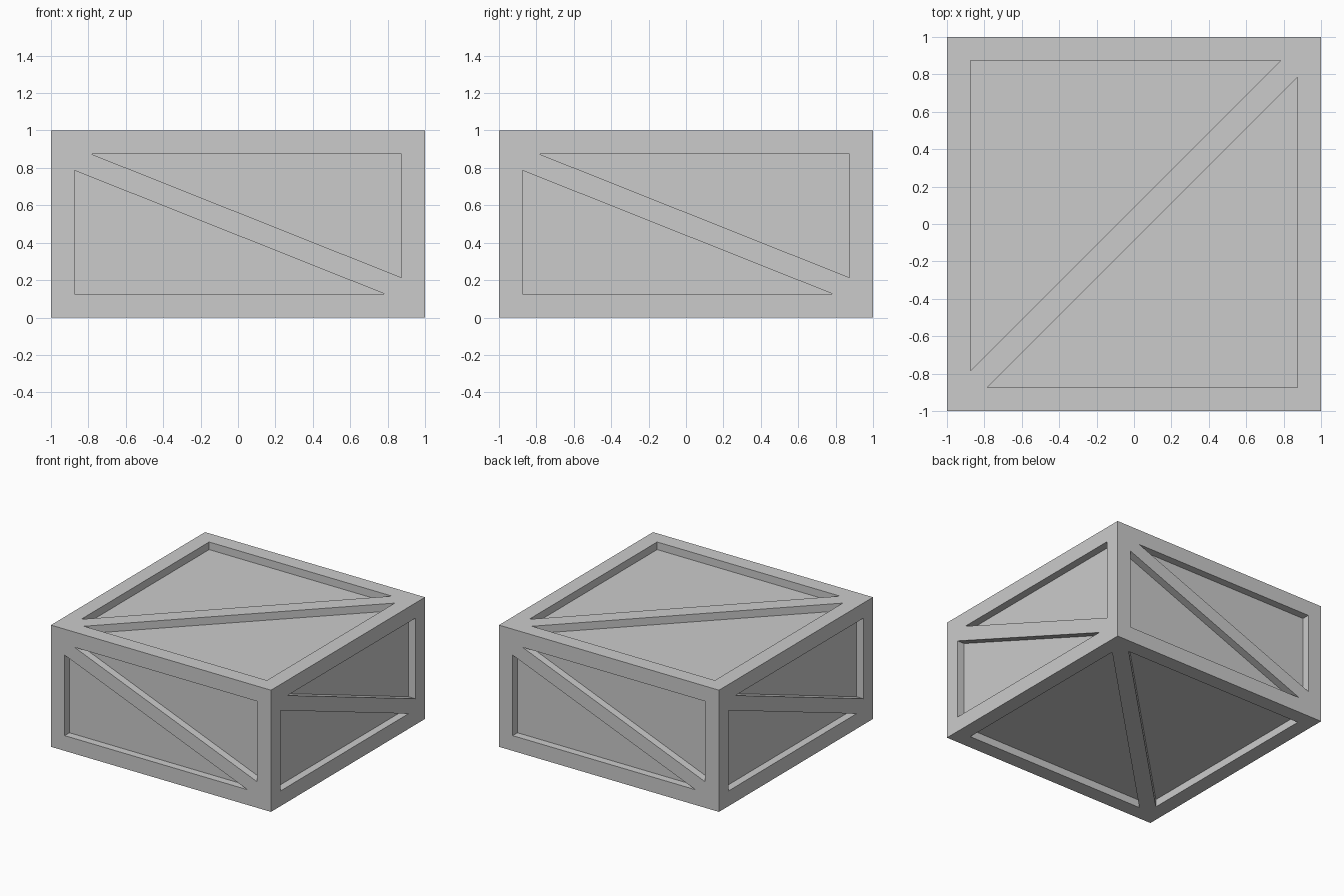
import bpy
import bmesh
from mathutils import Vector

MARGIN = 0.125    # frame width
DEPTH = 0.0625    # panel recess
CUT = 0.0884      # panel corner clearance that leaves the brace
CENTRE = Vector((0, 0, 0.5))

cube = bpy.data.objects.get("Cube")
if cube:
    bpy.data.objects.remove(cube, do_unlink=True)

grey = bpy.data.materials.new("light_grey")
grey.use_nodes = True
colour = (0.6, 0.6, 0.6, 1)
grey.diffuse_color = colour
grey.node_tree.nodes["Principled BSDF"].inputs["Base Color"].default_value = colour


def make_object(name, bm):
    bmesh.ops.recalc_face_normals(bm, faces=bm.faces)
    mesh = bpy.data.meshes.new(name)
    bm.to_mesh(mesh)
    bm.free()
    mesh.materials.append(grey)
    obj = bpy.data.objects.new(name, mesh)
    bpy.context.collection.objects.link(obj)
    return obj


def add_prism(bm, points, sweep):
    face = bm.faces.new([bm.verts.new(p) for p in points])
    extruded = bmesh.ops.extrude_face_region(bm, geom=[face], use_keep_orig=True)
    verts = [g for g in extruded["geom"] if isinstance(g, bmesh.types.BMVert)]
    bmesh.ops.translate(bm, verts=verts, vec=sweep)


# Crate block
bm = bmesh.new()
bmesh.ops.create_cube(bm, size=1)
bmesh.ops.scale(bm, vec=(2, 2, 1), verts=bm.verts)
bmesh.ops.translate(bm, vec=CENTRE, verts=bm.verts)
crate = make_object("braced_crate", bm)

# Two triangular panel cutters per side, either side of the diagonal brace
X, Y, Z = Vector((1, 0, 0)), Vector((0, 1, 0)), Vector((0, 0, 1))
sides = [(X, Z), (Y, Z), (-X, Z), (-Y, Z), (Y, -X), (X, -Y)]
bm = bmesh.new()
for right, up in sides:
    out = right.cross(up)
    w = 1 - MARGIN
    h = (0.5 if up == Z else 1) - MARGIN
    reach = 0.5 if abs(out.z) > 0.5 else 1
    floor = CENTRE + out * (reach - DEPTH)
    for s in (1, -1):
        corners = [(-w + CUT, h), (w, h), (w, -h + CUT)]
        points = [floor + s * (right * a + up * b) for a, b in corners]
        add_prism(bm, points, out * DEPTH * 2)
cutter = make_object("panel_cutter", bm)
cutter.hide_render = True

# Carve the panels, then discard the cutter
carve = crate.modifiers.new("carve_panels", 'BOOLEAN')
carve.operation = 'DIFFERENCE'
carve.solver = 'EXACT'
carve.object = cutter
bpy.context.view_layer.objects.active = crate
crate.select_set(True)
bpy.ops.object.modifier_apply(modifier=carve.name)
bpy.data.objects.remove(cutter, do_unlink=True)
